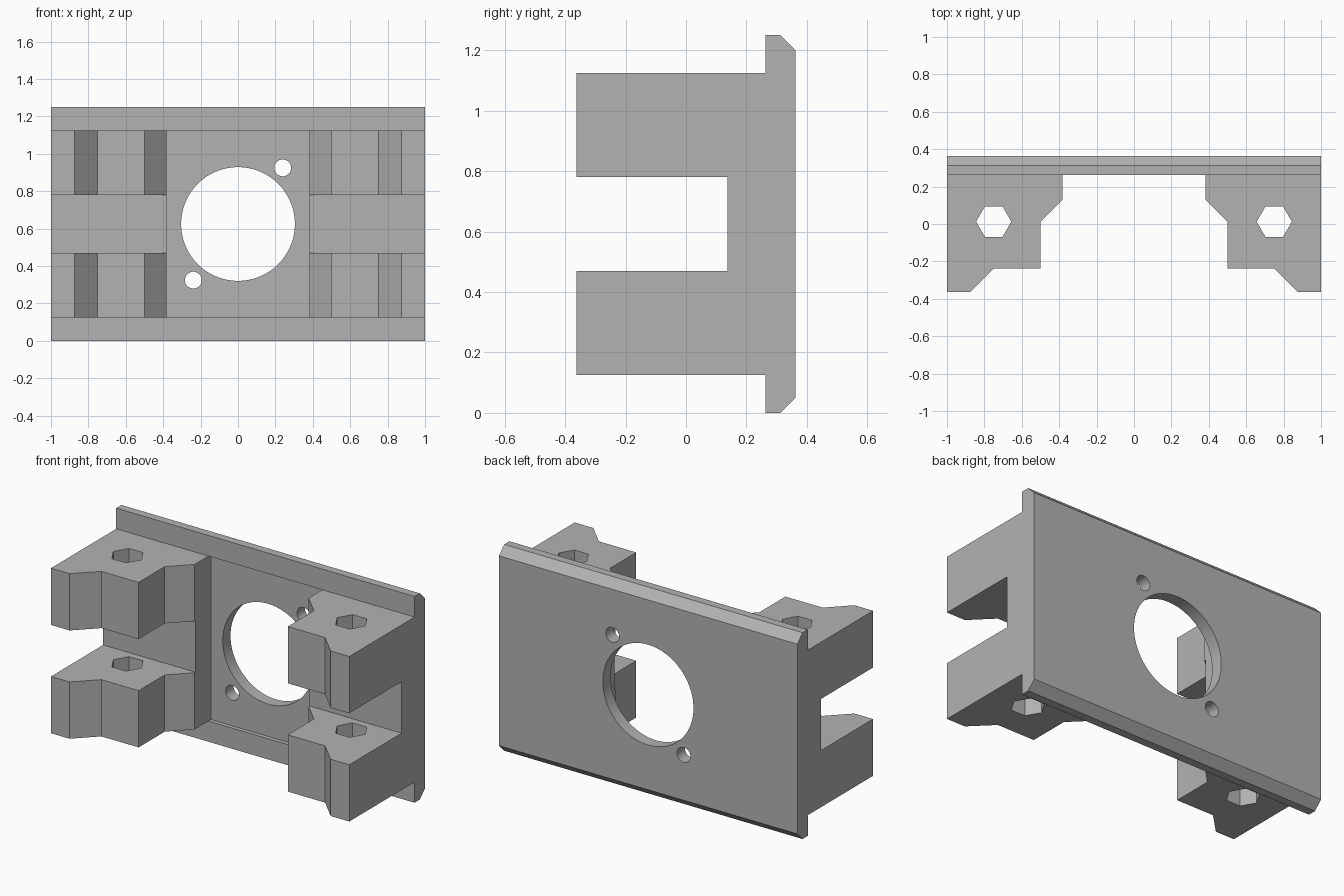
import bpy, bmesh, math
from mathutils import Vector

cube = bpy.data.objects.get("Cube")
if cube:
    bpy.data.objects.remove(cube, do_unlink=True)

WIDTH, HEIGHT, DEPTH = 2.0, 1.25, 0.725
BACK, FRONT = DEPTH / 2, -DEPTH / 2
PLATE_FRONT = BACK - 0.1
MID_Z = HEIGHT / 2
INNER_X = 0.382

grey = bpy.data.materials.new("plain grey")
grey.use_nodes = True
colour = (0.45, 0.45, 0.45, 1)
grey.diffuse_color = colour
grey.node_tree.nodes["Principled BSDF"].inputs["Base Color"].default_value = colour


def prism(name, outline, sweep):
    """Sweep a closed outline of 3D points along a vector."""
    bm = bmesh.new()
    face = bm.faces.new([bm.verts.new(p) for p in outline])
    swept = bmesh.ops.extrude_face_region(bm, geom=[face])["geom"]
    bmesh.ops.translate(bm, vec=Vector(sweep),
                        verts=[v for v in swept if isinstance(v, bmesh.types.BMVert)])
    bmesh.ops.recalc_face_normals(bm, faces=bm.faces)
    mesh = bpy.data.meshes.new(name)
    bm.to_mesh(mesh)
    bm.free()
    mesh.materials.append(grey)
    obj = bpy.data.objects.new(name, mesh)
    bpy.context.collection.objects.link(obj)
    return obj


def box(name, x0, x1, y0, y1, z0, z1):
    return prism(name, [(x0, y0, z0), (x1, y0, z0), (x1, y1, z0), (x0, y1, z0)],
                 (0, 0, z1 - z0))


def circle(radius, sides):
    return [(radius * math.cos(math.tau * i / sides), radius * math.sin(math.tau * i / sides))
            for i in range(sides)]


def combine(target, other, operation):
    """Apply a boolean and discard the helper object."""
    mod = target.modifiers.new(operation, "BOOLEAN")
    mod.operation, mod.object, mod.solver = operation, other, "EXACT"
    bpy.ops.object.select_all(action="DESELECT")
    bpy.context.view_layer.objects.active = target
    target.select_set(True)
    bpy.ops.object.modifier_apply(modifier=mod.name)
    bpy.data.objects.remove(other, do_unlink=True)


# Back plate with bevelled rear edges
bevel = 0.05
plate_profile = [(PLATE_FRONT, 0), (BACK - bevel, 0), (BACK, bevel),
                 (BACK, HEIGHT - bevel), (BACK - bevel, HEIGHT), (PLATE_FRONT, HEIGHT)]
bracket = prism("mounting_bracket", [(-WIDTH / 2, y, z) for y, z in plate_profile],
                (WIDTH, 0, 0))

# Stepped clamp columns on both sides
column_profile = [(1, FRONT), (0.875, FRONT), (0.75, -0.2375), (0.5, -0.2375),
                  (0.5, 0.0125), (INNER_X, 0.1305), (INNER_X, 0.3), (1, 0.3)]
for side in (-1, 1):
    column = prism("column", [(side * x, y, 0.125) for x, y in column_profile], (0, 0, 1))
    combine(bracket, column, "UNION")

# Shallow recess between the columns
combine(bracket, box("recess", -INNER_X, INNER_X, 0, PLATE_FRONT + 0.025, 0.125, 1.125),
        "DIFFERENCE")

# Slot splitting each column into two blocks
combine(bracket, box("slot", -1.1, 1.1, -0.5, 0.1375, 0.469, 0.781), "DIFFERENCE")

# Hexagonal bolt holes
for side in (-1, 1):
    bolt = prism("bolt_hole", [(side * 0.75 + x, 0.0125 + y, 0) for x, y in circle(0.094, 6)],
                 (0, 0, HEIGHT))
    combine(bracket, bolt, "DIFFERENCE")

# Central opening and two diagonal screw holes
for x, z, radius, sides in ((0, 0, 0.304, 96), (0.239, 0.3, 0.045, 32), (-0.239, -0.3, 0.045, 32)):
    hole = prism("round_hole", [(x + u, 0.2, MID_Z + z + v) for u, v in circle(radius, sides)],
                 (0, 0.3, 0))
    combine(bracket, hole, "DIFFERENCE")

bpy.ops.object.shade_smooth_by_angle(angle=math.radians(30))
